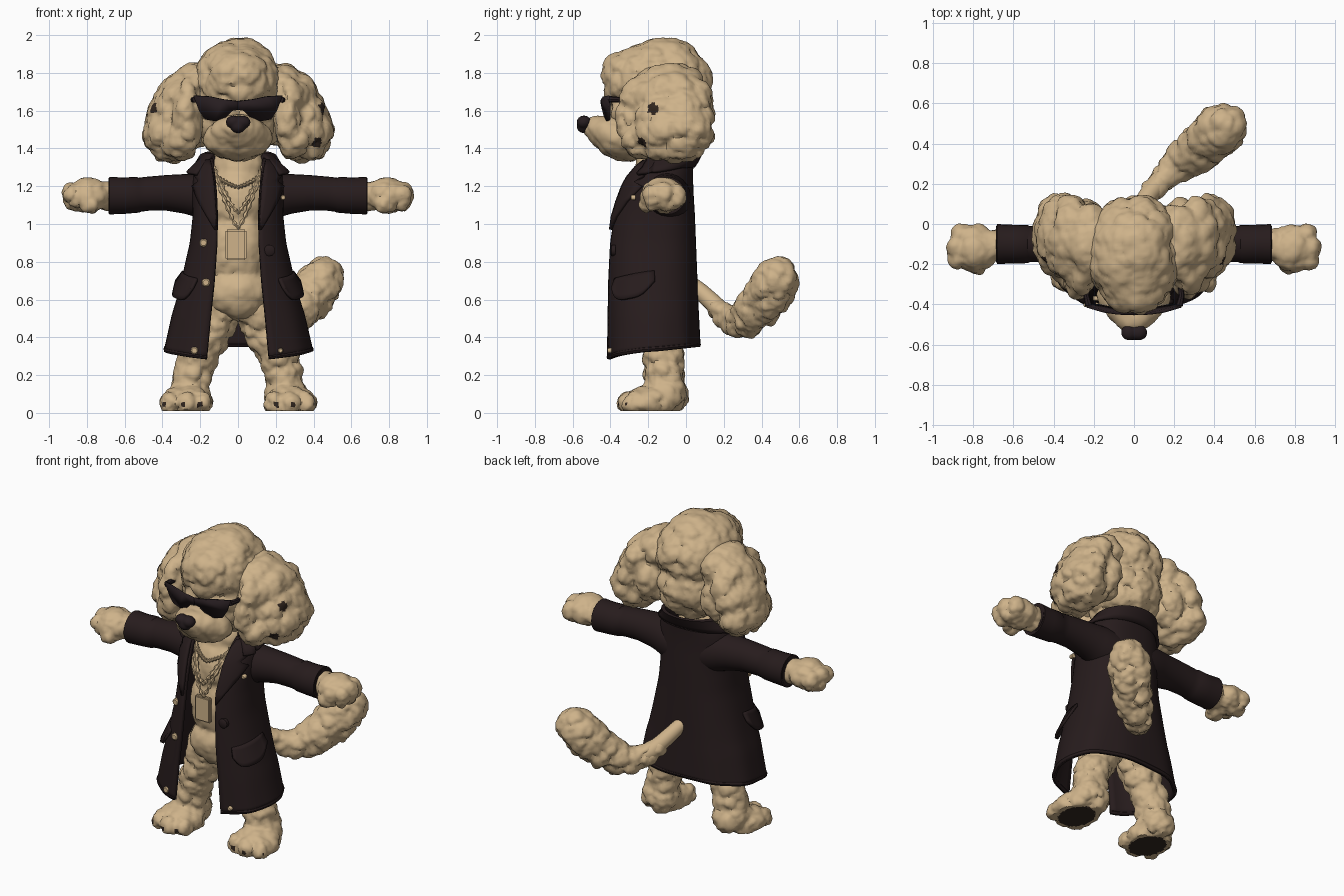
import bpy, bmesh, math
from mathutils import Vector, Matrix, noise

if "Cube" in bpy.data.objects:
    bpy.data.objects.remove(bpy.data.objects["Cube"])


def material(name, rgb):
    m = bpy.data.materials.new(name)
    m.diffuse_color = (*rgb, 1)
    m.use_nodes = True
    m.node_tree.nodes["Principled BSDF"].inputs["Base Color"].default_value = m.diffuse_color
    return m


FUR = material("tan_fur", (0.62, 0.45, 0.255))
COAT = material("dark_coat", (0.02, 0.0115, 0.012))
BLACK = material("black_plastic", (0.02, 0.0125, 0.0145))
PAD = material("brown_pad", (0.032, 0.02, 0.014))


def finish(bm, name, mats, angle=40):
    bmesh.ops.recalc_face_normals(bm, faces=bm.faces[:])
    me = bpy.data.meshes.new(name)
    bm.to_mesh(me)
    bm.free()
    ob = bpy.data.objects.new(name, me)
    bpy.context.collection.objects.link(ob)
    for m in mats:
        me.materials.append(m)
    bpy.ops.object.select_all(action='DESELECT')
    ob.select_set(True)
    bpy.context.view_layer.objects.active = ob
    bpy.ops.object.shade_smooth_by_angle(angle=math.radians(angle))
    return ob


def fur(name, blobs, amp=0.03, cell=0.1, voxel=0.014, spots=(), sole=None, mat=FUR):
    """Merge ellipsoids into one skin, then raise it into curly tufts."""
    bm = bmesh.new()
    for c, r in blobs:
        r = (r, r, r) if isinstance(r, (int, float)) else r
        bmesh.ops.create_icosphere(bm, subdivisions=3, radius=1,
                                   matrix=Matrix.Translation(c) @ Matrix.Diagonal((*r, 1)))
    src = bpy.data.objects.new("tmp", bpy.data.meshes.new("tmp"))
    bm.to_mesh(src.data)
    bm.free()
    bpy.context.collection.objects.link(src)
    mod = src.modifiers.new("merge", 'REMESH')
    mod.mode, mod.voxel_size = 'VOXEL', voxel
    sm = src.modifiers.new("relax", 'SMOOTH')
    sm.iterations = 5
    me = bpy.data.meshes.new_from_object(src.evaluated_get(bpy.context.evaluated_depsgraph_get()))
    bpy.data.objects.remove(src)
    bm = bmesh.new()
    bm.from_mesh(me)
    bm.normal_update()
    moves = []
    for v in bm.verts:
        big, small = noise.voronoi(v.co / cell)[0], noise.voronoi(v.co / cell * 1.9)[0]
        h = 0.65 - 1.1 * big[0] ** 2 - 0.5 * small[0] ** 2 + 0.2 * noise.noise(v.co * 35)
        moves.append(v.normal * h * amp + Vector((0, 0, -0.4 * amp * h)))
    for v, m in zip(bm.verts, moves):
        v.co += m
        v.co.z = max(v.co.z, 0.01)
    bm.normal_update()
    for f in bm.faces:
        c = f.calc_center_median()
        dark = any((c - Vector(p)).length < r for p, r in spots)
        if sole and c.z < 0.016 and f.normal.z < -0.6:
            dark = ((c.x - sole[0]) / .1) ** 2 + ((c.y - sole[1]) / .125) ** 2 < 1
        f.material_index = int(dark)
    return finish(bm, name, [mat, PAD], 34)


def tube(name, pts, radii, mat, n=20):
    """Capped tube through points."""
    bm = bmesh.new()
    pts, rings = [Vector(p) for p in pts], []
    for i, p in enumerate(pts):
        d = pts[min(i + 1, len(pts) - 1)] - pts[max(i - 1, 0)]
        q = d.to_track_quat('Z', 'Y')
        rings.append([bm.verts.new(p + q @ Vector((math.cos(a), math.sin(a), 0)) * radii[i])
                      for a in (2 * math.pi * k / n for k in range(n))])
    for a, b in zip(rings, rings[1:]):
        for k in range(n):
            bm.faces.new((a[k], a[k - 1], b[k - 1], b[k]))
    bm.faces.new(rings[0])
    bm.faces.new(rings[-1])
    return finish(bm, name, [mat])


def sheet(name, grid, mat, thick, offset=0):
    """Surface from rows of points, thickened into cloth."""
    bm = bmesh.new()
    rows = [[bm.verts.new(p) for p in row] for row in grid]
    for a, b in zip(rows, rows[1:]):
        for k in range(len(a) - 1):
            bm.faces.new((a[k], a[k + 1], b[k + 1], b[k]))
    ob = finish(bm, name, [mat])
    s = ob.modifiers.new("cloth", 'SOLIDIFY')
    s.thickness, s.offset = thick, offset
    return ob


def lerp(a, b, t):
    return a + (b - a) * t


# Coat profile: height, half width, front y, back y, half opening
RINGS = [(0.27, .385, -.42, .065, .165), (0.5, .342, -.416, .057, .145), (0.7, .29, -.413, .05, .125),
         (0.9, .244, -.405, .042, .112), (1.05, .228, -.383, .036, .11), (1.18, .235, -.342, .028, .115),
         (1.27, .222, -.295, .026, .125), (1.34, .165, -.24, .03, .13)]


def ring(z):
    for a, b in zip(RINGS, RINGS[1:]):
        if z <= b[0] or b is RINGS[-1]:
            return [lerp(p, q, (z - a[0]) / (b[0] - a[0])) for p, q in zip(a, b)]


def coat_point(t, z, off=0.0):
    """Point on the coat; t = 0 is front, pi is back."""
    _, a, yf, yb, _ = ring(z)
    s, c, e = math.sin(t), math.cos(t), 2 / 2.5
    return Vector((math.copysign(abs(s) ** e, s) * (a + off),
                   (yf + yb) / 2 - math.copysign(abs(c) ** e, c) * ((yb - yf) / 2 + off), z))


def angle_at(x, z):
    a = ring(z)[1]
    return math.copysign(math.asin(min(1, abs(x) / a) ** 1.25), x)


# Coat body, with the hem rising towards the back
grid = []
for i in range(27):
    z = lerp(0.27, 1.34, i / 26)
    t0 = angle_at(ring(z)[4], z)
    row = []
    for k in range(57):
        t = lerp(t0, 2 * math.pi - t0, k / 56)
        p = coat_point(t, z, 0.006 * math.sin(9 * t) * max(0, 0.8 - z))
        p.z += 0.08 * math.sin(t / 2) * max(0, 1 - i / 8)
        row.append(p)
    grid.append(row)
sheet("coat_body", grid, COAT, 0.022)

# Hem seam roll
tube("coat_hem", [p + Vector((0, 0, 0.012)) for p in grid[0]], [0.013] * 57, COAT, 8)

# Folded collar: stand, ridge, turned-down leaf that is shorter at the back
grid = []
for a, yf, yb, z, drop in [(.145, -.22, .02, 1.29, 0), (.165, -.23, .05, 1.35, 0), (.178, -.24, .08, 1.37, .01),
                           (.195, -.26, .085, 1.36, .02), (.225, -.29, .06, 1.31, .025), (.26, -.32, .04, 1.28, .025)]:
    row = []
    for k in range(41):
        t = lerp(0.85, 2 * math.pi - 0.85, k / 40)
        c = math.cos(t)
        row.append((math.sin(t) * (a + (.03 if a > .2 and c > .3 else 0)), (yf + yb) / 2 - c * (yb - yf) / 2,
                    z - drop * c))
    grid.append(row)
sheet("collar", grid, COAT, 0.018)

for s, side in ((-1, "left"), (1, "right")):
    # Lapel: strip between the opening edge and a notched outer edge
    grid = []
    for z, xi, xo in [(.97, .108, .112), (1.04, .105, .15), (1.12, .11, .192), (1.2, .115, .222),
                      (1.225, .117, .19), (1.25, .12, .21), (1.3, .125, .19), (1.335, .13, .155)]:
        grid.append([coat_point(angle_at(s * lerp(xi, xo, k / 4), z), z, 0.02) for k in range(5)])
    sheet("lapel_" + side, grid, COAT, 0.016)
    # Pocket flap with rounded lower edge, standing off the coat
    grid = []
    for j in range(6):
        row = []
        for k in range(13):
            u = k / 12
            depth = 0.125 * (1 - abs(2 * u - 1) ** 4 * 0.6)
            z = lerp(.75, .71, u) - depth * j / 5
            row.append(coat_point(s * lerp(1.6, .72, u), z, 0.01 + 0.026 * j / 5))
        grid.append(row)
    sheet("pocket_flap_" + side, grid, COAT, 0.016)
    # Sleeve with turned cuff
    xs = [.10, .17, .22, .28, .38, .48, .52, .53, .60, .65, .68, .685, .66]
    zs = [1.13, 1.145, 1.155, 1.16, 1.165, 1.16, 1.155, 1.155, 1.15, 1.15, 1.15, 1.15, 1.15]
    rs = [.13, .125, .115, .105, .094, .09, .09, .095, .096, .098, .1, .092, .075]
    tube("sleeve_" + side, [(s * x, -.10, z) for x, z in zip(xs, zs)], rs, COAT, 24)
    # Front paw
    fur("front_paw_" + side, [((s * .70, -.105, 1.15), .075), ((s * .79, -.12, 1.155), (.11, .115, .09)),
                              ((s * .87, -.17, 1.145), (.05, .06, .065)), ((s * .88, -.11, 1.15), (.05, .055, .075)),
                              ((s * .86, -.055, 1.15), (.05, .05, .065)), ((s * .78, -.2, 1.11), (.055, .045, .05))],
        0.02, 0.08, 0.012)
    # Hind leg, foot and toes with small dark claw tips
    leg = [((s * lerp(.11, .165, u), -.13, lerp(.56, .40, u)), lerp(.13, .11, u)) for u in (0, .5, 1)]
    leg += [((s * .215, -.12, .30), .105), ((s * .24, -.115, .2), .102), ((s * .255, -.11, .1), (.11, .12, .10)),
            ((s * .275, -.19, .055), (.135, .13, .09))]
    leg += [((s * x, y, .05), (.05, .06, .065)) for x, y in ((.19, -.28), (.275, -.30), (.36, -.27))]
    fur("hind_leg_" + side, leg, 0.026, 0.09, 0.013, sole=(s * .27, -.2),
        spots=[((s * x, y, .045), .015) for x, y in ((.2, -.335), (.29, -.355), (.39, -.31))])
    # Ear with dark flecks
    flecks = [((s * .43, -.17, 1.61), .034), ((s * .42, -.235, 1.43), .032)]
    fur("ear_" + side, [((s * .22, -.09, 1.735), (.12, .19, .12)), ((s * .31, -.07, 1.67), (.11, .21, .13)),
                        ((s * .36, -.06, 1.57), (.115, .205, .15)), ((s * .39, -.055, 1.49), (.11, .2, .13)),
                        ((s * .36, -.07, 1.435), (.115, .18, .10)), ((s * .27, -.24, 1.58), (.075, .13, .2)),
                        ((s * .31, -.2, 1.45), (.09, .13, .11)), ((s * .24, -.02, 1.56), (.1, .14, .16))],
        0.032, 0.11, 0.014, spots=flecks if s > 0 else flecks[:1])
    # Glasses lens and temple
    bm = bmesh.new()
    outline = [(0, 1.605), (.03, 1.6), (.075, 1.552), (.12, 1.545), (.175, 1.555), (.205, 1.6),
               (.235, 1.68), (.15, 1.675), (.08, 1.66), (0, 1.65)]
    bm.faces.new([bm.verts.new((s * x, -.45 + .8 * x * x + .2 * (1.66 - z), z)) for x, z in outline])
    lens = finish(bm, "lens_" + side, [BLACK])
    m = lens.modifiers.new("thick", 'SOLIDIFY')
    m.thickness, m.offset = 0.012, 0
    tube("temple_" + side, [(s * .225, -.405, 1.66), (s * .236, -.36, 1.658), (s * .23, -.26, 1.65)],
         [.018, .015, .012], BLACK, 8)

# Head with crown curls, and smoother muzzle
fur("head", [((0, -.145, 1.75), (.235, .285, .225)), ((0, -.12, 1.56), (.22, .25, .215)),
             ((0, -.32, 1.8), (.15, .12, .12)), ((0, -.12, 1.845), (.18, .2, .14)),
             ((0, -.26, 1.61), (.19, .14, .12))], 0.034, 0.11, 0.014)
fur("muzzle", [((0, -.35, 1.455), (.185, .125, .115)), ((0, -.40, 1.485), (.15, .115, .095)),
               ((0, -.46, 1.51), (.095, .085, .065)), ((0, -.3, 1.42), (.15, .12, .085))], 0.012, 0.1, 0.013)
# Nose: wide top, narrow base
fur("nose", [((s * .025, -.54, 1.54), (.04, .038, .034)) for s in (-1, 1)] + [((0, -.542, 1.52), (.042, .036, .038))],
    0.003, 0.09, 0.007, mat=BLACK)

# Torso with softer fur
fur("torso", [((0, -.15, 1.3), (.14, .12, .13)), ((0, -.17, 1.12), (.18, .155, .2)),
              ((0, -.18, .88), (.18, .155, .24)), ((0, -.17, .64), (.19, .165, .15))], 0.016, 0.12, 0.015)

# Tail: smooth thin root, thick brush
tube("tail_root", [(0, .02, .69), (.03, .08, .64), (.07, .14, .585), (.11, .19, .535), (.16, .24, .50)],
     [.04, .045, .048, .052, .055], FUR, 14)
fur("tail_brush", [((.09, .165, .555), .05), ((.12, .2, .525), .057),
                   ((.16, .24, .50), .068), ((.21, .285, .485), .084), ((.27, .33, .51), .1), ((.33, .38, .56), .113),
                   ((.38, .43, .62), .12), ((.425, .465, .68), .122), ((.455, .485, .72), .106)], 0.028, 0.09, 0.013)

# Necklaces: beaded loops on the chest, and a tag
for name, half, top, low in (("short_chain", .115, 1.25, 1.195), ("long_chain", .13, 1.30, 0.98),
                             ("middle_chain", .12, 1.28, 1.06)):
    pts, n = [], 56
    for i in range(n + 1):
        u = 2 * i / n - 1
        z = low + (top - low) * abs(u) ** 1.3
        pts.append((half * u, -.355 + .08 * max(0, (z - 1.12) / .18) + 2.5 * (half * u) ** 2, z))
    tube(name, pts, [.013 if i % 4 < 2 else .007 for i in range(n + 1)], FUR, 6)
bm = bmesh.new()
bmesh.ops.create_cube(bm, size=1, matrix=Matrix.Translation((-.01, -.34, .89)) @ Matrix.Diagonal((.11, .03, .16, 1)))
bmesh.ops.bevel(bm, geom=bm.edges[:], offset=0.008, segments=2, affect='EDGES')
finish(bm, "pendant_tag", [FUR])

# Coat buttons and studs
for i, (x, z, r, mat) in enumerate([(-.17, .9, .022, FUR), (-.16, .69, .022, FUR), (-.22, .33, .02, FUR),
                                    (.155, .86, .03, COAT), (.215, .33, .014, FUR), (.21, 1.14, .014, FUR)]):
    p = coat_point(angle_at(x, z), z, 0.018 if z < 1 else 0.032)
    tube(f"button_{i}", [p + Vector((0, .02, 0)), p, p - Vector((0, .006, 0))], [r, r, r * .7], mat, 12)
